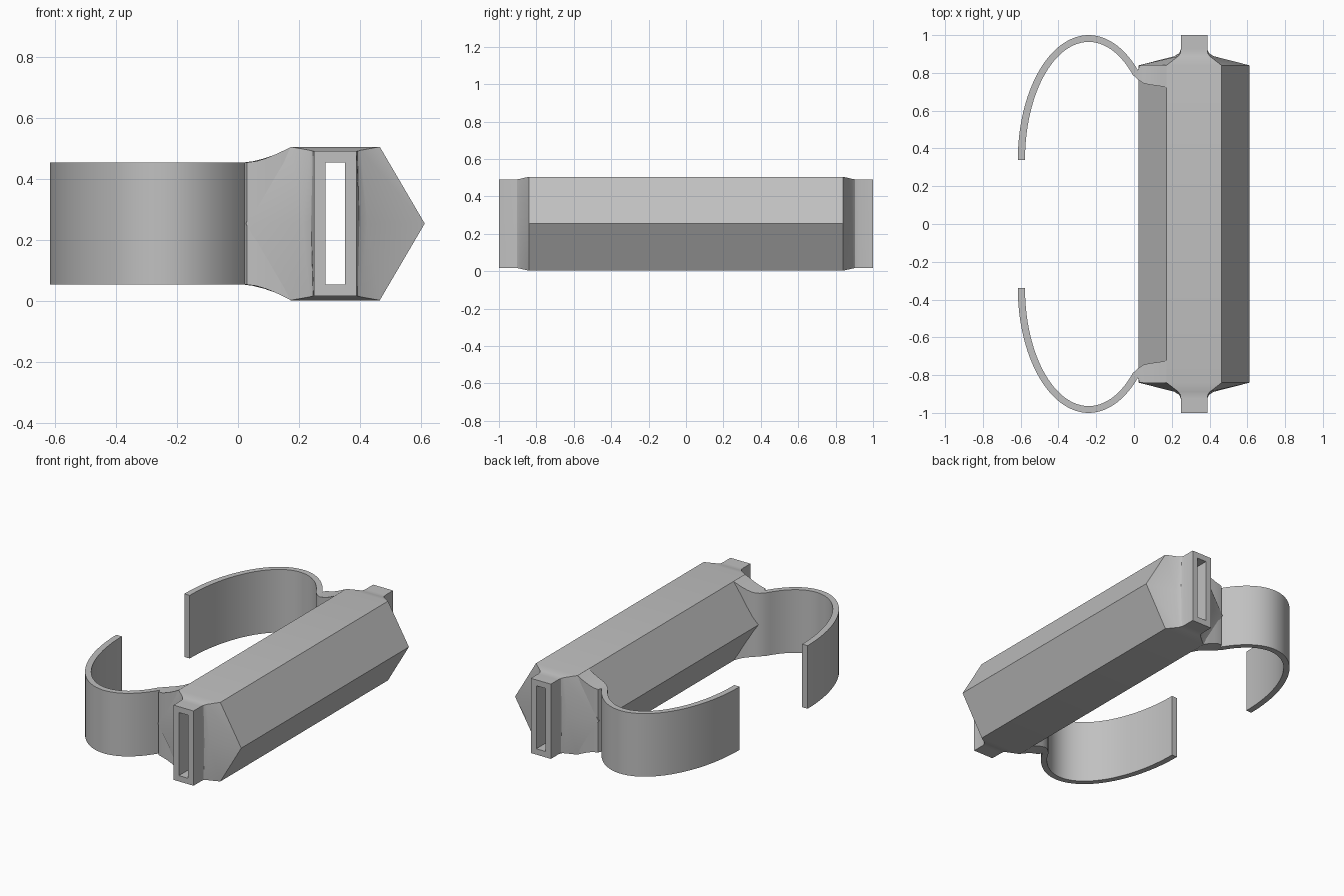
import bpy, bmesh, math

cube = bpy.data.objects.get("Cube")
if cube:
    bpy.data.objects.remove(cube, do_unlink=True)

# Single grey material
grey = bpy.data.materials.new("plain grey")
grey.use_nodes = True
colour = (0.53, 0.53, 0.53, 1)
grey.diffuse_color = colour
grey.node_tree.nodes["Principled BSDF"].inputs["Base Color"].default_value = colour

MID_X, MID_Z = 0.318, 0.254


def loft(name, rings, closed=False):
    """Skin a list of equal-length point rings into one object."""
    bm = bmesh.new()
    loops = [[bm.verts.new(p) for p in ring] for ring in rings]
    pairs = list(zip(loops, loops[1:]))
    if closed:
        pairs.append((loops[-1], loops[0]))
    else:
        bm.faces.new(loops[0])
        bm.faces.new(loops[-1])
    for a, b in pairs:
        for i in range(len(a)):
            j = (i + 1) % len(a)
            bm.faces.new((a[i], a[j], b[j], b[i]))
    bmesh.ops.recalc_face_normals(bm, faces=bm.faces)
    mesh = bpy.data.meshes.new(name)
    bm.to_mesh(mesh)
    bm.free()
    obj = bpy.data.objects.new(name, mesh)
    bpy.context.collection.objects.link(obj)
    mesh.materials.append(grey)
    bpy.ops.object.select_all(action="DESELECT")
    obj.select_set(True)
    bpy.context.view_layer.objects.active = obj
    bpy.ops.object.shade_smooth_by_angle(angle=math.radians(30))
    return obj


def six_ring(y, tip, corner, half_z):
    """Six-sided section across y: side tips at mid height, four corners."""
    return [(MID_X + dx, y, MID_Z + dz) for dx, dz in (
        (-tip, 0), (-corner, half_z), (corner, half_z),
        (tip, 0), (corner, -half_z), (-corner, -half_z))]


# Hexagonal body tapering to slotted necks, open right through its length
half = [(0.84, 0.293, 0.146, 0.251), (0.888, 0.105, 0.084, 0.24),
        (0.904, 0.079, 0.073, 0.237), (0.925, 0.07, 0.07, 0.237),
        (1.0, 0.07, 0.07, 0.237), (1.0, 0.032, 0.032, 0.2)]
rings = [six_ring(-y, *size) for y, *size in reversed(half)]
rings += [six_ring(y, *size) for y, *size in half]
loft("hexagonal_body", rings, closed=True)


def upright_ring(inner, outer, half_z):
    """Upright rectangular section between two plan points."""
    return [(*inner, MID_Z - half_z), (*outer, MID_Z - half_z),
            (*outer, MID_Z + half_z), (*inner, MID_Z + half_z)]


def ellipse(angle, rx, ry):
    return (-0.24 + rx * math.cos(angle), 0.34 + ry * math.sin(angle))


# Curved clip arm: elliptical band, then a root flaring into the body
STEPS = 40
arm = []
for i in range(STEPS + 1):
    a = math.radians(180 + (46 - 180) * i / STEPS)
    arm.append(upright_ring(ellipse(a, 0.337, 0.624), ellipse(a, 0.375, 0.66), 0.2))
for inner, outer, half_z in (
        ((0.02, 0.765), (0.03, 0.838), 0.2),
        ((0.05, 0.745), (0.06, 0.842), 0.204),
        ((0.085, 0.737), (0.09, 0.842), 0.213),
        ((0.12, 0.732), (0.12, 0.842), 0.225),
        ((0.15, 0.728), (0.15, 0.842), 0.239),
        ((0.172, 0.722), (0.172, 0.84), 0.25)):
    arm.append(upright_ring(inner, outer, half_z))
clip = loft("clip_arms", arm)

# Matching arm at the other end
mirror = clip.modifiers.new("mirror", "MIRROR")
mirror.use_axis = (False, True, False)
mirror.use_mirror_merge = False
